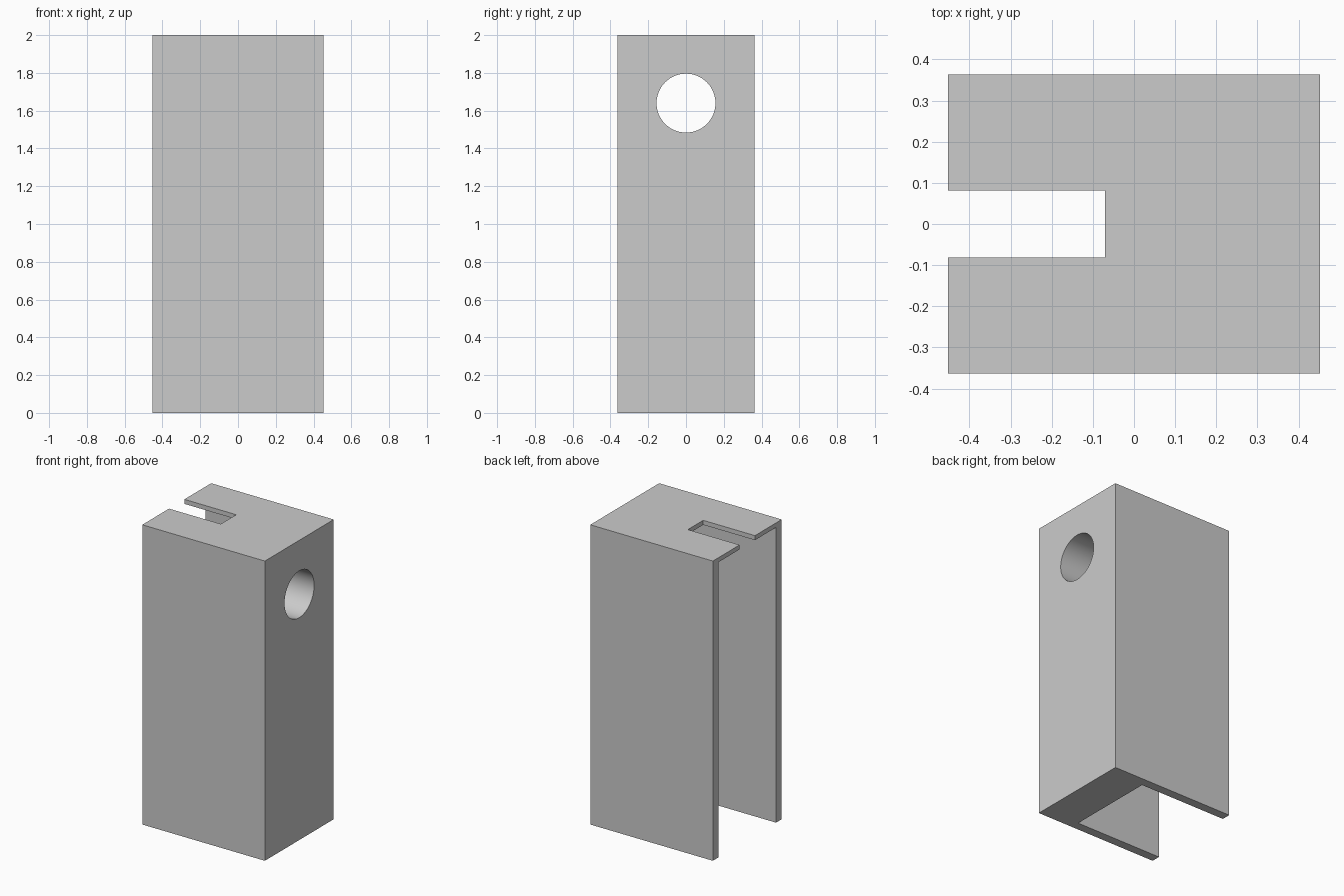
import bpy
import math

cube = bpy.data.objects.get("Cube")
if cube:
    bpy.data.objects.remove(cube, do_unlink=True)

# Overall sizes
HX, HY, HEIGHT = 0.4525, 0.363, 2.0
WALL, LID = 0.06, 0.03
BLOCK_X = 0.19            # inner face of the thick end
SLOT_END, SLOT_HALF = -0.07, 0.081
HOLE_Z, HOLE_R = 1.64, 0.156
OVER = 0.1                # overshoot of the cutters

grey = bpy.data.materials.new("light grey")
grey.use_nodes = True
color = (0.6, 0.6, 0.6, 1)
grey.diffuse_color = color
grey.node_tree.nodes["Principled BSDF"].inputs["Base Color"].default_value = color


def box(name, low, high):
    """Box between two opposite corners."""
    bpy.ops.mesh.primitive_cube_add(size=1, location=[(a + b) / 2 for a, b in zip(low, high)])
    ob = bpy.context.object
    ob.name = name
    ob.scale = [b - a for a, b in zip(low, high)]
    bpy.ops.object.transform_apply(location=True, rotation=False, scale=True)
    ob.data.materials.append(grey)
    return ob


def cut(target, cutter):
    """Subtract a cutter, then discard it."""
    cutter.hide_render = True
    mod = target.modifiers.new("cut", "BOOLEAN")
    mod.operation = "DIFFERENCE"
    mod.solver = "EXACT"
    mod.object = cutter
    bpy.context.view_layer.objects.active = target
    bpy.ops.object.modifier_apply(modifier=mod.name)
    bpy.data.objects.remove(cutter, do_unlink=True)


# Solid body
body = box("housing", (-HX, -HY, 0), (HX, HY, HEIGHT))

# Cavity open at the bottom and at one end, leaving side walls and a thin lid
cut(body, box("cavity_cutter", (-HX - OVER, -HY + WALL, -OVER),
              (BLOCK_X, HY - WALL, HEIGHT - LID)))

# Slot in the lid
cut(body, box("slot_cutter", (-HX - OVER, -SLOT_HALF, HEIGHT - 2 * LID),
              (SLOT_END, SLOT_HALF, HEIGHT + OVER)))

# Round hole through the thick end
bpy.ops.mesh.primitive_cylinder_add(vertices=64, radius=HOLE_R, depth=HX - BLOCK_X + 2 * OVER,
                                    location=((HX + BLOCK_X) / 2, 0, HOLE_Z),
                                    rotation=(0, math.pi / 2, 0))
hole = bpy.context.object
hole.name = "hole_cutter"
hole.data.materials.append(grey)
cut(body, hole)

# Smooth hole, sharp edges
bpy.ops.object.select_all(action="DESELECT")
body.select_set(True)
bpy.context.view_layer.objects.active = body
bpy.ops.object.shade_smooth_by_angle(angle=math.radians(30))
